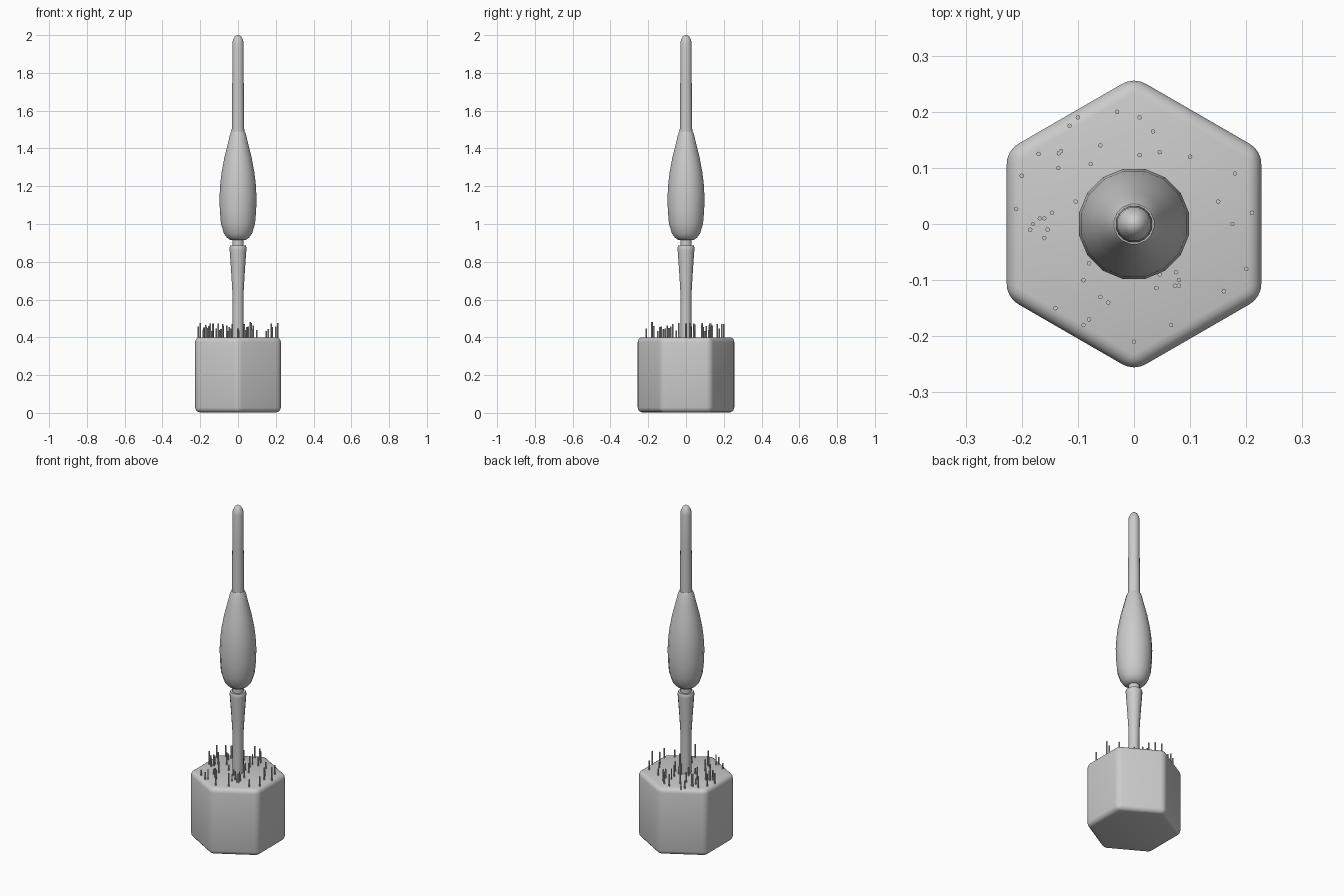
import bpy, bmesh, math, random

cube = bpy.data.objects.get("Cube")
if cube:
    bpy.data.objects.remove(cube, do_unlink=True)

grey = bpy.data.materials.new("plain grey")
grey.use_nodes = True
colour = (0.6, 0.6, 0.6, 1)
grey.diffuse_color = colour
grey.node_tree.nodes["Principled BSDF"].inputs["Base Color"].default_value = colour


def add_object(name, bm, angle=40):
    bmesh.ops.recalc_face_normals(bm, faces=bm.faces)
    mesh = bpy.data.meshes.new(name)
    bm.to_mesh(mesh)
    bm.free()
    mesh.materials.append(grey)
    obj = bpy.data.objects.new(name, mesh)
    bpy.context.collection.objects.link(obj)
    bpy.ops.object.select_all(action="DESELECT")
    obj.select_set(True)
    bpy.context.view_layer.objects.active = obj
    bpy.ops.object.shade_smooth_by_angle(angle=math.radians(angle))
    return obj


def turned(name, profile, sides=16, angle=40):
    """Closed turned solid from (radius, height) pairs."""
    bm = bmesh.new()
    rings = []
    for radius, z in profile:
        turns = [math.tau * (i + 0.5) / sides for i in range(sides)]
        rings.append([bm.verts.new((radius * math.cos(a), radius * math.sin(a), z)) for a in turns])
    for low, high in zip(rings, rings[1:]):
        for i in range(sides):
            j = (i + 1) % sides
            bm.faces.new((low[i], low[j], high[j], high[i]))
    bm.faces.new(rings[0])
    bm.faces.new(rings[-1])
    return add_object(name, bm, angle)


# Hexagonal base with rounded edges
bm = bmesh.new()
base_ring = [bm.verts.new((0.262 * math.sin(math.tau * i / 6), 0.262 * math.cos(math.tau * i / 6), 0.003))
             for i in range(6)]
bottom = bm.faces.new(base_ring)
top = bmesh.ops.extrude_face_region(bm, geom=[bottom])["geom"]
for part in top:
    if isinstance(part, bmesh.types.BMVert):
        part.co.z = 0.4
bmesh.ops.recalc_face_normals(bm, faces=bm.faces)
bmesh.ops.bevel(bm, geom=list(bm.edges), offset=0.025, segments=4, profile=0.5, affect="EDGES")
add_object("hexagonal_base", bm)

# Stem, neck, seed head and tip
turned("stem", [(0.029, 0.38), (0.029, 0.55), (0.031, 0.65), (0.037, 0.75),
                (0.045, 0.86), (0.046, 0.875), (0.042, 0.885)])
turned("neck", [(0.03, 0.87), (0.03, 0.93)])
turned("seed_head", [(0.042, 0.915), (0.06, 0.928), (0.076, 0.95), (0.092, 1.0), (0.098, 1.07),
                     (0.1, 1.14), (0.096, 1.21), (0.089, 1.27), (0.074, 1.35),
                     (0.056, 1.42), (0.043, 1.475), (0.036, 1.49)], angle=50)
turned("tip", [(0.034, 1.47), (0.033, 1.6), (0.031, 1.75), (0.031, 1.955),
               (0.028, 1.972), (0.019, 1.99), (0.008, 2.0)], angle=50)

# Short bristles scattered on the base, placed in hundredths
spots = [(-3, 20), (1, 19), (3.4, 16.5), (-10, 19), (-11.5, 17.5), (-6, 14), (-17, 12.5),
         (-13.4, 12.6), (-13, 13), (-13.5, 10), (-7.7, 10.7), (1, 12.3), (4.6, 12.8), (10, 12),
         (18, 9), (15, 4), (21, 2), (17.5, 0), (20, -8), (16, -12), (-20, 8.6), (-21, 2.7),
         (-10.4, 4), (-14.6, 2), (-16.8, 1), (-16, 1), (-15.4, -1), (-18, 0), (-18.5, -1),
         (-16, -2.5), (-8, -7), (-9, -10), (-14, -15), (-8, -17), (-9, -18), (-6, -13),
         (-4.6, -14), (0, -21), (6.6, -18), (4, -11.4), (4.6, -9), (7.5, -8.6), (8, -10),
         (7.3, -11), (8, -11)]
random.seed(4)
for i in range(8):
    a = random.uniform(0, math.tau)
    r = random.uniform(4, 9)
    spots.append((r * math.cos(a), r * math.sin(a)))

bm = bmesh.new()
for x, y in spots:
    low, high = 0.39, random.uniform(0.43, 0.48)
    made = bmesh.ops.create_cone(bm, cap_ends=True, segments=8, radius1=0.004, radius2=0.004, depth=high - low)
    bmesh.ops.translate(bm, verts=made["verts"], vec=(x / 100, y / 100, (low + high) / 2))
add_object("bristles", bm, 50)
